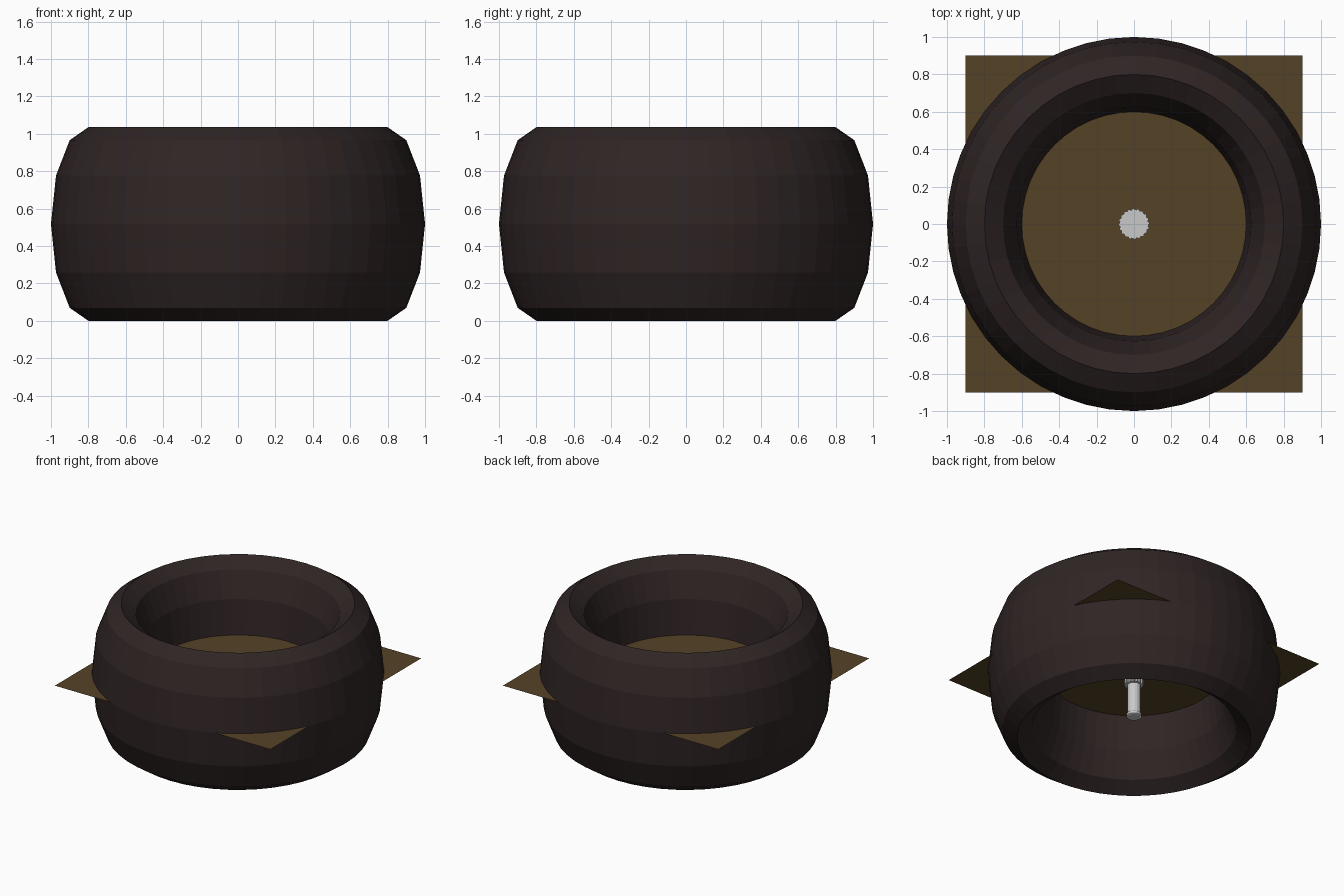
import bpy, bmesh, math

if "Cube" in bpy.data.objects:
    bpy.data.objects.remove(bpy.data.objects["Cube"])

def material(name, rgb):
    m = bpy.data.materials.new(name)
    m.diffuse_color = (*rgb, 1)
    m.use_nodes = True
    m.node_tree.nodes["Principled BSDF"].inputs["Base Color"].default_value = m.diffuse_color
    return m

rubber = material("dark rubber", (0.029, 0.018, 0.018))
soil = material("brown soil", (0.09, 0.055, 0.019))
metal = material("pale grey", (0.58, 0.58, 0.58))

MID = 0.5175  # half the height of the ring

def finish(bm, name, mat):
    bmesh.ops.recalc_face_normals(bm, faces=bm.faces)
    me = bpy.data.meshes.new(name)
    bm.to_mesh(me)
    bm.free()
    me.materials.append(mat)
    ob = bpy.data.objects.new(name, me)
    bpy.context.collection.objects.link(ob)
    return ob

def lathe(name, profile, mat, sides, ridge=0.0):
    """Stack of rings from (radius, z); ridge pulls in every other vertex pair."""
    bm = bmesh.new()
    rings = []
    for r, z in profile:
        ring = []
        for i in range(sides):
            a = math.tau * i / sides
            q = r - (ridge if i % 4 > 1 else 0)
            ring.append(bm.verts.new((q * math.cos(a), q * math.sin(a), z)))
        rings.append(ring)
    for lo, hi in zip(rings, rings[1:]):
        for i in range(sides):
            j = (i + 1) % sides
            bm.faces.new((lo[i], lo[j], hi[j], hi[i]))
    bm.faces.new(rings[0][::-1])
    bm.faces.new(rings[-1])
    return finish(bm, name, mat)

# tyre ring: torus stretched upward
bpy.ops.mesh.primitive_torus_add(major_radius=0.8, minor_radius=0.2,
                                 major_segments=48, minor_segments=12)
tyre = bpy.context.object
tyre.name = "tyre_ring"
for v in tyre.data.vertices:
    v.co.z = v.co.z * MID / 0.2 + MID
tyre.data.materials.append(rubber)

# square soil sheet through the middle
bm = bmesh.new()
bmesh.ops.create_grid(bm, x_segments=1, y_segments=1, size=0.9)
bmesh.ops.translate(bm, verts=bm.verts, vec=(0, 0, MID))
finish(bm, "soil_sheet", soil)

# central nozzle: pipe with foot collar, and ribbed cap
lathe("nozzle_pipe", [(0.043, 0.16), (0.053, 0.165), (0.053, 0.18),
                      (0.046, 0.19), (0.046, 0.43)], metal, 24)
lathe("nozzle_collar", [(0.066, 0.41), (0.066, 0.53)], metal, 64, 0.008)
lathe("nozzle_cap", [(0.066, 0.53), (0.083, 0.55), (0.083, 0.62)], metal, 80, 0.006)
